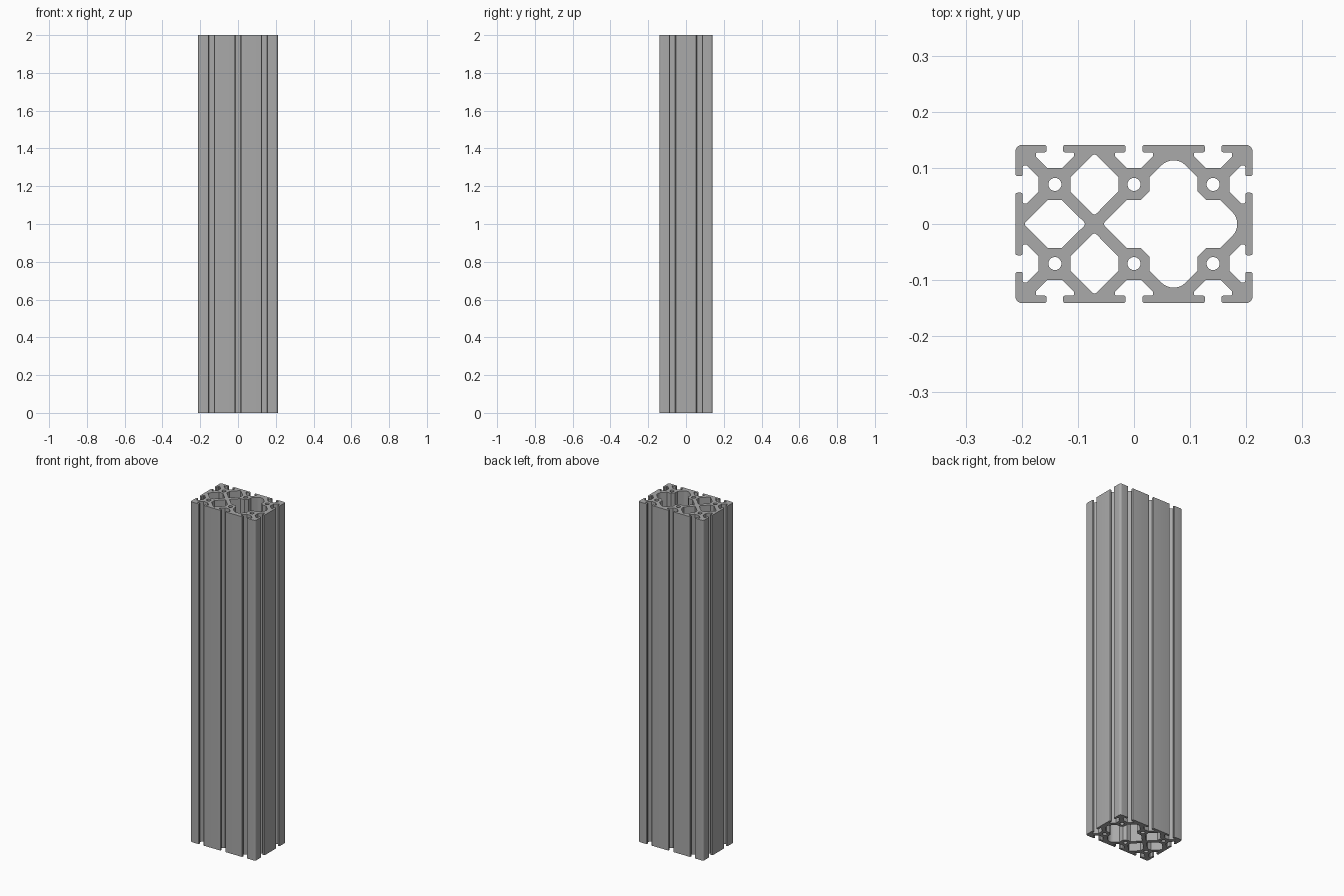
import bpy, bmesh, math
from mathutils import Vector

if "Cube" in bpy.data.objects:
    bpy.data.objects.remove(bpy.data.objects["Cube"], do_unlink=True)

PITCH = 0.141                      # spacing of the slots and bores
HALF_X, HALF_Y = 1.5 * PITCH, PITCH
LENGTH = 2.0
CORE = 0.0428                      # distance from cell centre to core block
FLAT = 0.0125                      # half width of the core block flats
APEX = 0.0555                      # distance from cell centre to cell tip


def fillet(points, steps=6):
    """Round each (x, y, radius) corner of a closed outline."""
    out = []
    n = len(points)
    for i, (x, y, r) in enumerate(points):
        p = Vector((x, y))
        if r == 0:
            out.append(p)
            continue
        a = (Vector(points[i - 1][:2]) - p).normalized()
        b = (Vector(points[(i + 1) % n][:2]) - p).normalized()
        half = a.angle(b) / 2
        centre = p + (a + b).normalized() * (r / math.sin(half))
        start = p + a * (r / math.tan(half)) - centre
        end = p + b * (r / math.tan(half)) - centre
        for k in range(steps + 1):
            t = k / steps
            out.append(centre + start.lerp(end, t).normalized() * r if 0 < t < 1
                       else centre + (start if t == 0 else end))
    return out


# T-slot half section: offset along the side, depth, corner radius
SLOT = [(0.0148, 0, 0.004), (0.0148, 0.0132, 0.003), (0.034, 0.0132, 0.003),
        (0.034, 0.0205, 0.003), (0.0135, 0.041, 0)]
SLOT_PATH = [(-u, d, r) for u, d, r in SLOT] + SLOT[::-1]


def side(corner, along, count):
    """One outer side: a rounded corner followed by its slots."""
    inward = Vector((-along.y, along.x))
    pts = [(corner.x, corner.y, 0.012)]
    for i in range(count):
        middle = corner + along * PITCH * (i + 0.5)
        for u, d, r in SLOT_PATH:
            p = middle + along * u + inward * d
            pts.append((p.x, p.y, r))
    return pts


# Outer outline, counter-clockwise
outer = []
for cx, cy, dx, dy, count in ((-1, -1, 1, 0, 3), (1, -1, 0, 1, 2),
                              (1, 1, -1, 0, 3), (-1, 1, 0, -1, 2)):
    outer += side(Vector((cx * HALF_X, cy * HALF_Y)), Vector((dx, dy)), count)
outlines = [fillet(outer)]


# Six-sided cells between the crossing webs
def cell(cx, cy, turned):
    hexagon = [(-CORE, -FLAT, 0), (0, -APEX, 0.005), (CORE, -FLAT, 0),
               (CORE, FLAT, 0), (0, APEX, 0.005), (-CORE, FLAT, 0)]
    return fillet([(cx + (y if turned else x), cy + (x if turned else y), r)
                   for x, y, r in hexagon])


outlines.append(cell(-PITCH, 0, True))
for sign in (-1, 1):
    outlines.append(cell(-PITCH / 2, sign * PITCH / 2, False))

# Large merged chamber: upper half mirrored to the lower half
mid = PITCH / 2
low, high = mid - FLAT, mid + FLAT
upper = [(FLAT, CORE, 0), (mid - CORE, low, 0), (mid - CORE, high, 0),
         (mid, mid + APEX, 0.03),
         (mid + CORE, high, 0), (mid + CORE, low, 0), (PITCH - FLAT, CORE, 0),
         (PITCH + FLAT, CORE, 0)]
upper.insert(0, (-FLAT, CORE, 0))
chamber = [(-APEX, 0, 0.005)] + upper + [(PITCH + APEX, 0, 0.03)]
chamber += [(x, -y, r) for x, y, r in reversed(upper)]
outlines.append(fillet(chamber, 10))

# Round bores through the core blocks
for ix in (-1, 0, 1):
    for iy in (-0.5, 0.5):
        outlines.append([Vector((ix * PITCH + 0.0116 * math.cos(k * math.tau / 32),
                                 iy * PITCH + 0.0116 * math.sin(k * math.tau / 32)))
                         for k in range(32)])

# Filled section extruded along its length
curve = bpy.data.curves.new("slotted_profile", 'CURVE')
curve.dimensions = '2D'
curve.fill_mode = 'BOTH'
curve.extrude = LENGTH / 2
for outline in outlines:
    spline = curve.splines.new('POLY')
    spline.points.add(len(outline) - 1)
    for point, p in zip(spline.points, outline):
        point.co = (p.x, p.y, 0, 1)
    spline.use_cyclic_u = True
beam = bpy.data.objects.new("slotted_beam", curve)
bpy.context.collection.objects.link(beam)
beam.location.z = LENGTH / 2

bpy.ops.object.select_all(action='DESELECT')
beam.select_set(True)
bpy.context.view_layer.objects.active = beam
bpy.ops.object.convert(target='MESH')
beam = bpy.context.object

# Weld the caps to the walls
bm = bmesh.new()
bm.from_mesh(beam.data)
bmesh.ops.remove_doubles(bm, verts=bm.verts, dist=0.00005)
bmesh.ops.recalc_face_normals(bm, faces=bm.faces)
bm.to_mesh(beam.data)
bm.free()
bpy.ops.object.shade_smooth_by_angle(angle=math.radians(30))

# Plain grey metal
grey = bpy.data.materials.new("grey_aluminium")
grey.use_nodes = True
colour = (0.4, 0.4, 0.4, 1)
grey.diffuse_color = colour
grey.node_tree.nodes["Principled BSDF"].inputs["Base Color"].default_value = colour
beam.data.materials.clear()
beam.data.materials.append(grey)
